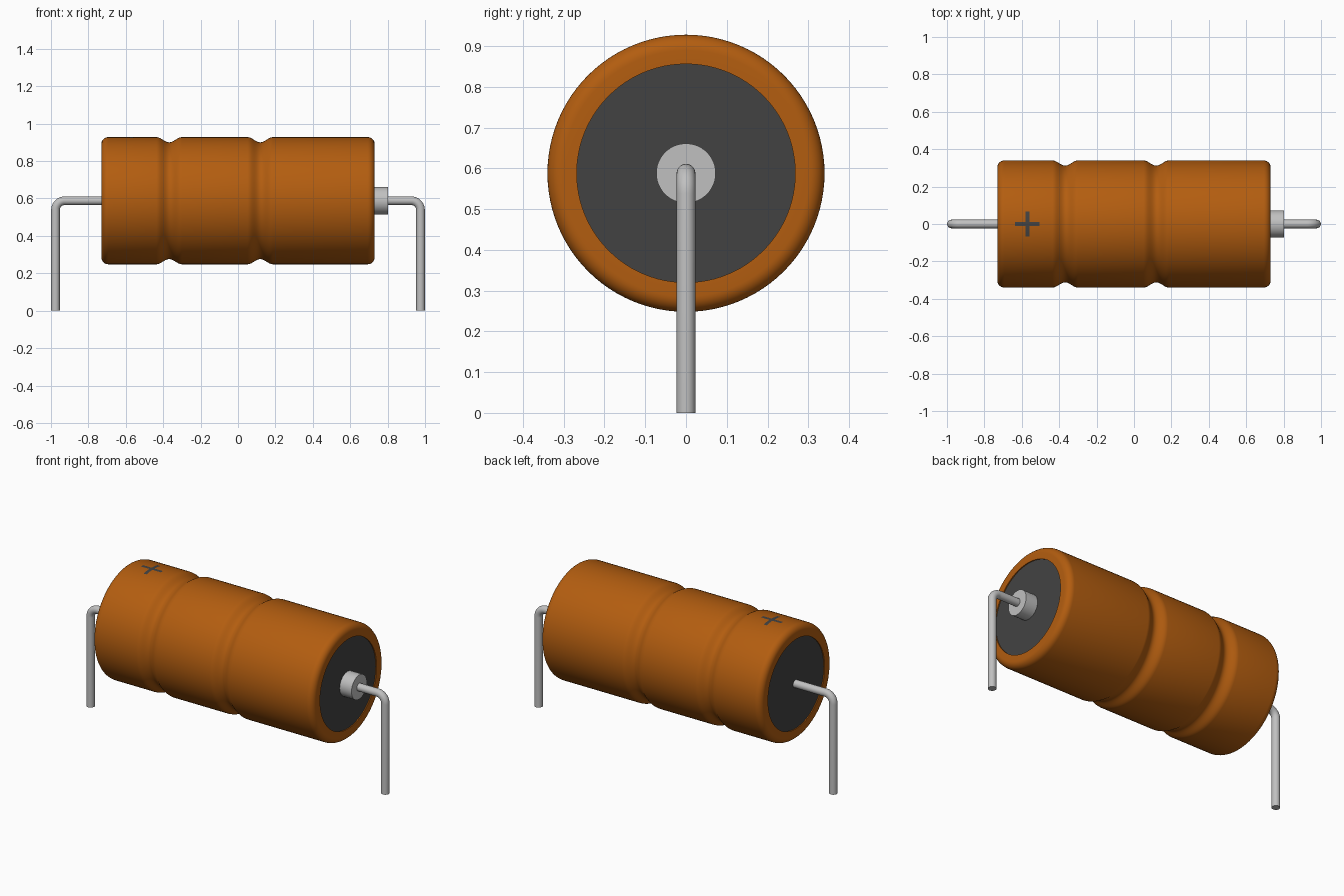
import bpy, bmesh, math
from mathutils import Vector

cube = bpy.data.objects.get("Cube")
if cube:
    bpy.data.objects.remove(cube, do_unlink=True)

AXIS_Z = 0.588
RADIUS = 0.34
HALF = 0.731
FILLET = 0.038
CAP_R = 0.268
RECESS = 0.008


def material(name, rgb):
    m = bpy.data.materials.new(name)
    m.use_nodes = True
    m.diffuse_color = (*rgb, 1)
    bsdf = next(n for n in m.node_tree.nodes if n.type == 'BSDF_PRINCIPLED')
    bsdf.inputs["Base Color"].default_value = (*rgb, 1)
    return m


orange = material("orange sleeve", (0.45, 0.11, 0.005))
dark = material("dark grey", (0.055, 0.055, 0.055))
metal = material("light metal", (0.53, 0.53, 0.53))


def finish(name, bm, mat, smooth=True):
    bmesh.ops.recalc_face_normals(bm, faces=bm.faces)
    mesh = bpy.data.meshes.new(name)
    bm.to_mesh(mesh)
    bm.free()
    mesh.materials.append(mat)
    obj = bpy.data.objects.new(name, mesh)
    bpy.context.collection.objects.link(obj)
    if smooth:
        bpy.ops.object.select_all(action='DESELECT')
        obj.select_set(True)
        bpy.context.view_layer.objects.active = obj
        bpy.ops.object.shade_smooth_by_angle(angle=math.radians(35))
    return obj


def tube(name, rings, mat, sides):
    """Skin a list of (centre, up, radius) rings and close both ends."""
    bm = bmesh.new()
    side = Vector((0, 1, 0))
    loops = []
    for centre, up, r in rings:
        angles = [2 * math.pi * i / sides for i in range(sides)]
        loops.append([bm.verts.new(centre + r * (math.cos(a) * up + math.sin(a) * side))
                      for a in angles])
    for a, b in zip(loops, loops[1:]):
        for i in range(sides):
            j = (i + 1) % sides
            bm.faces.new((a[i], a[j], b[j], b[i]))
    bm.faces.new(loops[0])
    bm.faces.new(loops[-1])
    return finish(name, bm, mat)


def lathe(name, profile, mat, sides):
    """Revolve (x, radius) points about the body axis."""
    up = Vector((0, 0, 1))
    return tube(name, [(Vector((x, 0, AXIS_Z)), up, r) for x, r in profile], mat, sides)


# Sleeve with rounded ends, recessed faces and two crimped grooves
def groove(centre, half=0.068, depth=0.028, steps=14):
    ts = [2 * i / steps - 1 for i in range(steps + 1)]
    return [(centre + half * t, RADIUS - depth * (1 + math.cos(math.pi * t)) / 2) for t in ts]


corner = [(HALF - FILLET * (1 - math.sin(a)), RADIUS - FILLET * (1 - math.cos(a)))
          for a in (math.pi / 2 * i / 8 for i in range(9))]
right_end = corner + [(HALF, CAP_R), (HALF - RECESS, CAP_R)]
left_end = [(-x, r) for x, r in reversed(right_end)]
lathe("sleeve", left_end + groove(-0.368) + groove(0.119) + right_end, orange, 96)

# End discs, contact stud and bent wire leads
BEND = 0.05
LEAD_X = 0.976
LEAD_R = 0.023
for s, label in ((1, "left"), (-1, "right")):
    inner = HALF - RECESS
    lathe(label + "_end_disc", [(s * (inner - 0.01), CAP_R), (s * (inner + 0.002), CAP_R)], dark, 96)
    rings = [(Vector((s * 0.7, 0, AXIS_Z)), Vector((0, 0, 1)), LEAD_R)]
    for i in range(11):
        a = math.pi / 2 * i / 10
        up = Vector((s * math.sin(a), 0, math.cos(a)))
        pivot = Vector((s * (LEAD_X - BEND), 0, AXIS_Z - BEND))
        rings.append((pivot + BEND * up, up, LEAD_R))
    rings.append((Vector((s * LEAD_X, 0, 0)), Vector((s, 0, 0)), LEAD_R))
    tube(label + "_lead", rings, metal, 32)

lathe("contact_stud", [(0.71, 0.073), (0.803, 0.073)], metal, 48)


# Polarity cross: thin plates wrapped over the top of the sleeve
def wrapped_plate(name, x0, x1, half_y, steps):
    bm = bmesh.new()
    r = RADIUS + 0.0015
    rows = []
    for i in range(steps + 1):
        a = math.asin(half_y / r) * (2 * i / steps - 1)
        rows.append([bm.verts.new((x, r * math.sin(a), AXIS_Z + r * math.cos(a)))
                     for x in (x0, x1)])
    for p, q in zip(rows, rows[1:]):
        bm.faces.new((p[0], p[1], q[1], q[0]))
    obj = finish(name, bm, dark)
    if obj.data.polygons[0].normal.z < 0:
        obj.data.flip_normals()


MARK_X, ARM, THICK = -0.57, 0.066, 0.01
wrapped_plate("mark_crosswise_bar", MARK_X - THICK, MARK_X + THICK, ARM, 12)
for s, label in ((1, "left"), (-1, "right")):
    ends = sorted((MARK_X + s * THICK, MARK_X + s * ARM))
    wrapped_plate("mark_" + label + "_arm", *ends, THICK, 4)
